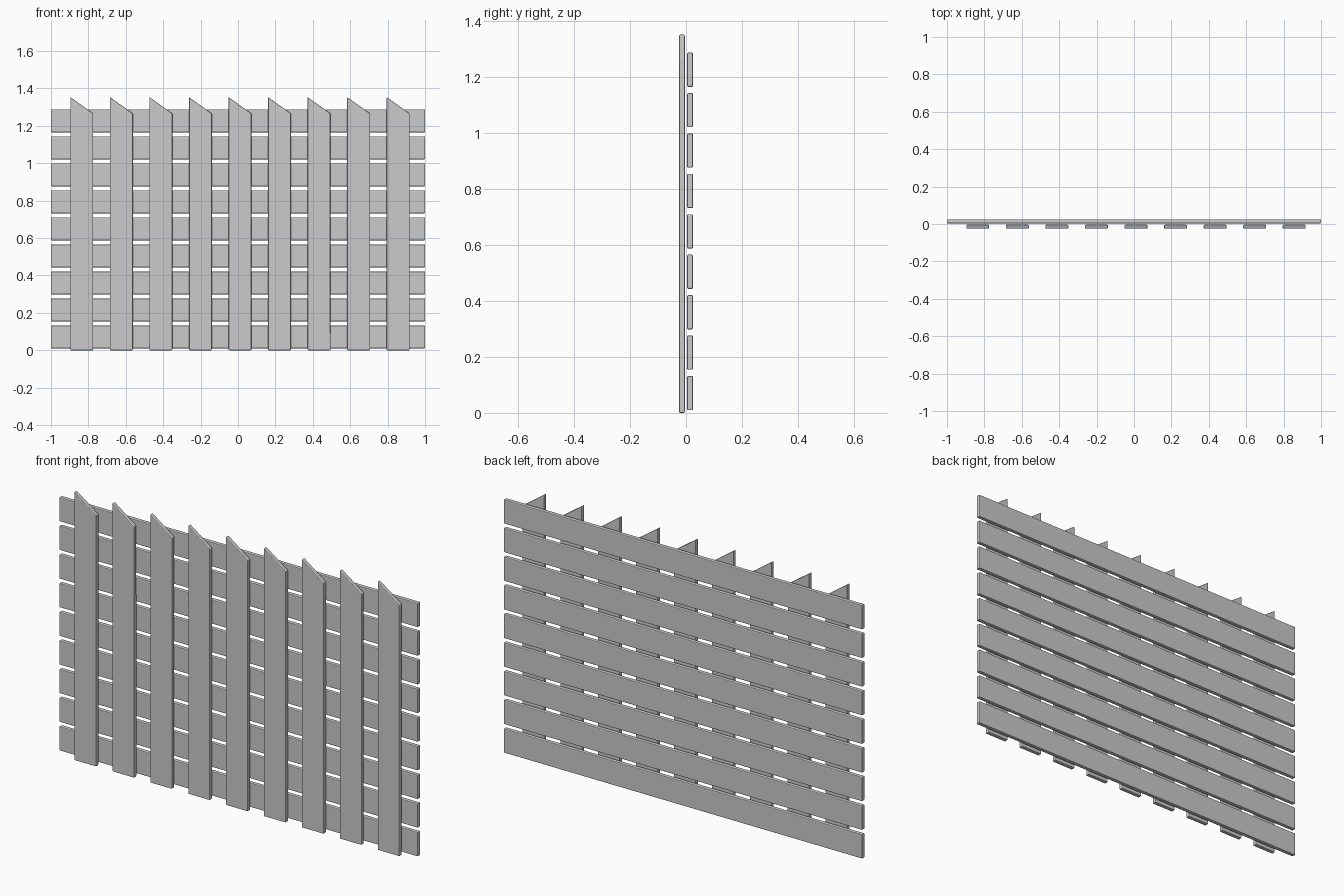
import bpy, bmesh

if "Cube" in bpy.data.objects:
    bpy.data.objects.remove(bpy.data.objects["Cube"])

BEVEL = 0.004


def board(name, outline, y0, y1):
    """Extrude an x-z outline from y0 to y1 and soften its edges."""
    bm = bmesh.new()
    face = bm.faces.new([bm.verts.new((x, y0, z)) for x, z in outline])
    ext = bmesh.ops.extrude_face_region(bm, geom=[face])
    verts = [v for v in ext["geom"] if isinstance(v, bmesh.types.BMVert)]
    bmesh.ops.translate(bm, verts=verts, vec=(0, y1 - y0, 0))
    bmesh.ops.recalc_face_normals(bm, faces=bm.faces)
    mesh = bpy.data.meshes.new(name)
    bm.to_mesh(mesh)
    bm.free()
    obj = bpy.data.objects.new(name, mesh)
    bpy.context.collection.objects.link(obj)
    mod = obj.modifiers.new("soft_edges", "BEVEL")
    mod.width = BEVEL
    mod.segments = 2
    mod.limit_method = "ANGLE"
    return obj


# Horizontal boards at the back, evenly stacked
for i in range(9):
    z0 = 0.01 + i * 0.1444
    z1 = z0 + 0.122
    board(f"horizontal_board_{i + 1}",
          [(-1, z0), (1, z0), (1, z1), (-1, z1)], 0.004, 0.025)

# Upright pickets at the front with slanted tops
for i in range(9):
    x0 = -0.896 + i * 0.2114
    x1 = x0 + 0.122
    board(f"upright_picket_{i + 1}",
          [(x0, 0), (x1, 0), (x1, 1.266), (x0, 1.353)], -0.025, -0.004)
